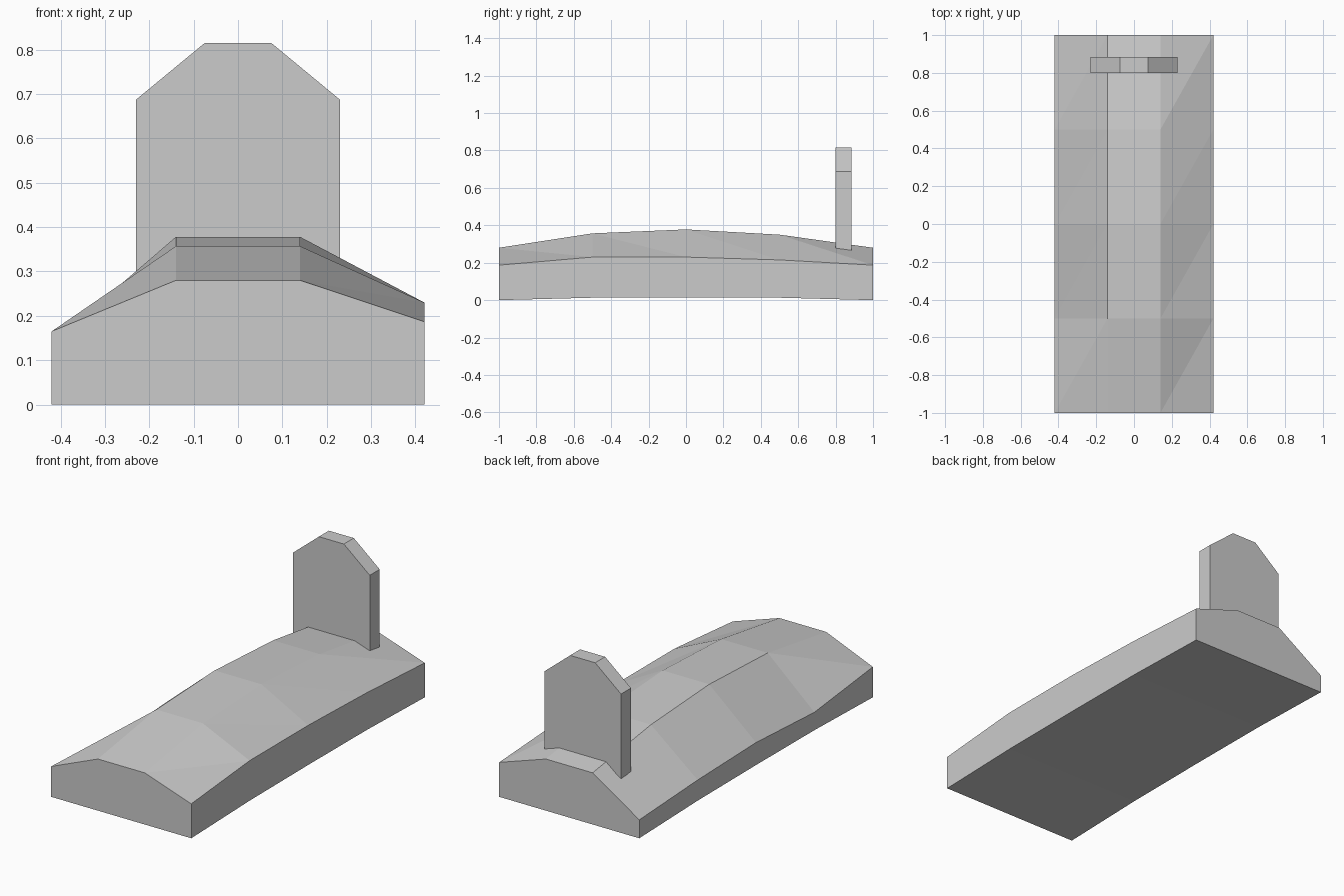
import bpy
import bmesh

cube = bpy.data.objects.get("Cube")
if cube:
    bpy.data.objects.remove(cube, do_unlink=True)

# One stone grey for everything
grey = bpy.data.materials.new("stone_grey")
grey.use_nodes = True
colour = (0.6, 0.6, 0.6, 1)
grey.diffuse_color = colour
grey.node_tree.nodes["Principled BSDF"].inputs["Base Color"].default_value = colour


def finish(name, bm):
    bmesh.ops.recalc_face_normals(bm, faces=bm.faces[:])
    mesh = bpy.data.meshes.new(name)
    bm.to_mesh(mesh)
    bm.free()
    mesh.materials.append(grey)
    obj = bpy.data.objects.new(name, mesh)
    bpy.context.collection.objects.link(obj)
    return obj


# Mound: five cross-sections lofted along y
# Each station: y, base height, then heights of right edge, ridge, left edge
stations = [
    (-1.0, 0.0, 0.165, 0.28, 0.187),
    (-0.5, 0.013, 0.11, 0.357, 0.23),
    (0.0, 0.015, 0.137, 0.378, 0.23),
    (0.5, 0.013, 0.125, 0.35, 0.215),
    (1.0, 0.0, 0.1, 0.28, 0.187),
]
half, ridge = 0.42, 0.14
bm = bmesh.new()
rings = []
for y, base, right, top, left in stations:
    section = [(-half, right), (-ridge, top), (ridge, top), (half, left),
               (half, base), (-half, base)]
    rings.append([bm.verts.new((x, y, z)) for x, z in section])
for a, b in zip(rings, rings[1:]):
    for i in range(len(a)):
        j = (i + 1) % len(a)
        # Uneven panels fold along a fixed diagonal
        bm.faces.new((a[i], a[j], b[j]))
        bm.faces.new((a[i], b[j], b[i]))
bm.faces.new(rings[0])
bm.faces.new(rings[-1])
finish("mound", bm)

# Headstone: clipped-corner outline extruded, foot sunk in the mound
outline = [(0.23, 0.12), (0.23, 0.687), (0.075, 0.815)]
outline += [(-x, z) for x, z in reversed(outline)]
bm = bmesh.new()
front = bm.faces.new([bm.verts.new((x, 0.8, z)) for x, z in outline])
ext = bmesh.ops.extrude_face_region(bm, geom=[front], use_keep_orig=True)
back = [v for v in ext["geom"] if isinstance(v, bmesh.types.BMVert)]
bmesh.ops.translate(bm, verts=back, vec=(0, 0.085, 0))
finish("headstone", bm)
